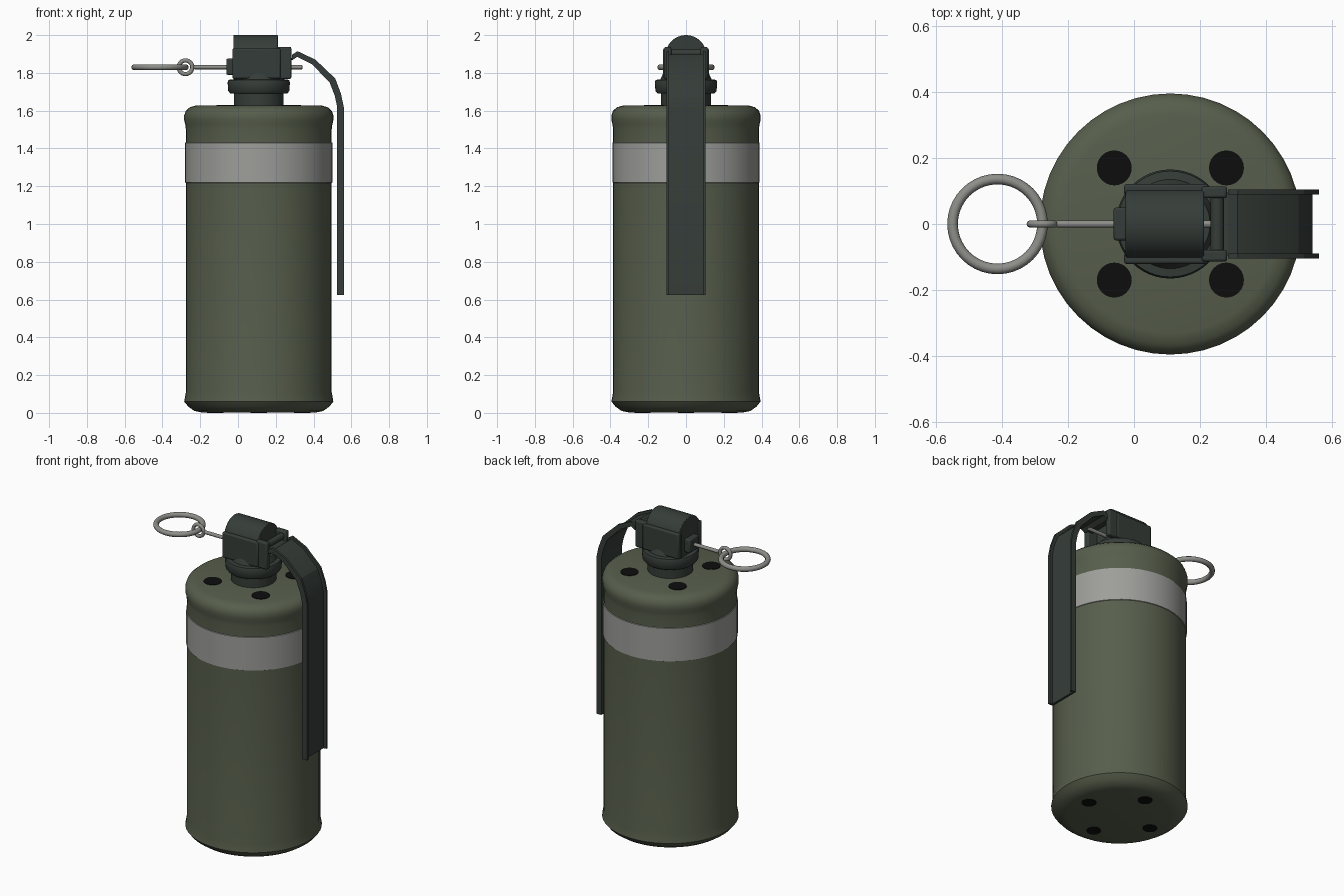
import bpy, bmesh, math
from mathutils import Vector

if "Cube" in bpy.data.objects:
    bpy.data.objects.remove(bpy.data.objects["Cube"])

CX = 0.11  # axis of the canister


def material(name, rgb):
    m = bpy.data.materials.new(name)
    m.diffuse_color = (*rgb, 1)
    m.use_nodes = True
    m.node_tree.nodes["Principled BSDF"].inputs["Base Color"].default_value = m.diffuse_color
    return m


OLIVE = material("olive body", (0.095, 0.112, 0.072))
GREY = material("grey band", (0.34, 0.34, 0.325))
DARK = material("dark green metal", (0.036, 0.046, 0.040))
STEEL = material("steel", (0.27, 0.27, 0.255))
BLACK = material("black hole", (0.004, 0.004, 0.004))


def finish(ob, name, mats, bevel=0, angle=35):
    ob.name = ob.data.name = name
    for m in mats:
        ob.data.materials.append(m)
    if bevel:
        b = ob.modifiers.new("bevel", "BEVEL")
        b.width, b.segments, b.limit_method = bevel, 2, "ANGLE"
    bpy.ops.object.select_all(action="DESELECT")
    ob.select_set(True)
    bpy.context.view_layer.objects.active = ob
    bpy.ops.object.shade_smooth_by_angle(angle=math.radians(angle))
    return ob


def mesh(name, verts, faces, mats, **kw):
    me = bpy.data.meshes.new(name)
    me.from_pydata(verts, [], faces)
    bm = bmesh.new()
    bm.from_mesh(me)
    bmesh.ops.recalc_face_normals(bm, faces=bm.faces)
    bm.to_mesh(me)
    bm.free()
    ob = bpy.data.objects.new(name, me)
    bpy.context.collection.objects.link(ob)
    return finish(ob, name, mats, **kw)


def lathe(name, profile, mats, n=48, x=CX, y=0, **kw):
    """Spin (radius, z) points around a vertical axis, closed at both ends."""
    verts = [(x + r * math.cos(2 * math.pi * j / n), y + r * math.sin(2 * math.pi * j / n), z)
             for r, z in profile for j in range(n)]
    faces = [(i * n + j, i * n + (j + 1) % n, (i + 1) * n + (j + 1) % n, (i + 1) * n + j)
             for i in range(len(profile) - 1) for j in range(n)]
    last = (len(profile) - 1) * n
    faces += [tuple(range(n))[::-1], tuple(range(last, last + n))]
    return mesh(name, verts, faces, mats, **kw)


def prism(name, outline, a, b, axis, mats, **kw):
    """Extrude a 2D outline (second value is z) along x or y from a to b."""
    n = len(outline)
    put = (lambda p, t: (t, p[0], p[1])) if axis == "x" else (lambda p, t: (p[0], t, p[1]))
    verts = [put(p, t) for t in (a, b) for p in outline]
    faces = [(i, (i + 1) % n, n + (i + 1) % n, n + i) for i in range(n)]
    faces += [tuple(range(n))[::-1], tuple(range(n, 2 * n))]
    return mesh(name, verts, faces, mats, **kw)


def box(name, x, y, z, mats, bevel=0.008):
    outline = [(x[0], z[0]), (x[1], z[0]), (x[1], z[1]), (x[0], z[1])]
    return prism(name, outline, y[0], y[1], "y", mats, bevel=bevel)


def rod(name, p, q, r, mats):
    p, q = Vector(p), Vector(q)
    bpy.ops.mesh.primitive_cylinder_add(
        vertices=16, radius=r, depth=(q - p).length, location=(p + q) / 2,
        rotation=(q - p).to_track_quat("Z", "Y").to_euler())
    return finish(bpy.context.object, name, mats, bevel=r * 0.4)


def ring(name, loc, R, r, mats, rot=(0, 0, 0)):
    bpy.ops.mesh.primitive_torus_add(location=loc, rotation=rot, major_radius=R, minor_radius=r,
                                     major_segments=40, minor_segments=10)
    return finish(bpy.context.object, name, mats, angle=60)


# canister with rolled rims; the painted band is picked by height
body = lathe("canister", [(0.30, 0.002), (0.34, 0.01), (0.372, 0.032), (0.395, 0.06), (0.386, 0.11),
                          (0.386, 1.218), (0.390, 1.22), (0.390, 1.43), (0.386, 1.432),
                          (0.386, 1.50), (0.389, 1.525), (0.395, 1.55), (0.395, 1.575),
                          (0.386, 1.60), (0.365, 1.618), (0.33, 1.628)], [OLIVE, GREY])
for f in body.data.polygons:
    if 1.21 < f.center.z < 1.44 and abs(f.normal.z) < 0.95:
        f.material_index = 1

# vent holes: four on the diagonals on top, four on the axes below
for i in range(4):
    a = math.pi / 2 * i
    d = a + math.pi / 4
    lathe(f"top_vent_{i}", [(0.053, 1.624), (0.053, 1.631)], [BLACK], n=24,
          x=CX + 0.24 * math.cos(d), y=0.24 * math.sin(d))
    lathe(f"bottom_vent_{i}", [(0.043, 0.0), (0.043, 0.005)], [BLACK], n=24,
          x=CX + 0.23 * math.cos(a), y=0.23 * math.sin(a))

# fuze neck and collar
lathe("fuze_neck", [(0.132, 1.62), (0.132, 1.69), (0.152, 1.692), (0.162, 1.705), (0.165, 1.75),
                    (0.16, 1.763), (0.135, 1.766), (0.12, 1.80)], [DARK])

# domed fuze housing with side cheeks and hinge ears
arc = [(0.108 * math.cos(math.pi * k / 20), 1.892 + 0.108 * math.sin(math.pi * k / 20))
       for k in range(21)]
prism("fuze_housing", [(-0.108, 1.765), (0.108, 1.765)] + arc, -0.025, 0.212, "x", [DARK], bevel=0.004)
for side, s in (("front", -1), ("back", 1)):
    box(f"{side}_cheek", (-0.03, 0.225), sorted((s * 0.085, s * 0.121)), (1.77, 1.93), [DARK])
    box(f"{side}_hinge_ear", (0.205, 0.282), sorted((s * 0.078, s * 0.114)), (1.768, 1.938), [DARK])
rod("hinge_pin", (0.252, -0.1, 1.905), (0.252, 0.1, 1.905), 0.02, [DARK])
box("pin_boss", (-0.062, -0.02), (-0.05, 0.05), (1.79, 1.875), [DARK])

# safety lever: channel made of a web and two flanges
outer = [(0.25, 1.895), (0.285, 1.895), (0.315, 1.915), (0.41, 1.87), (0.515, 1.77), (0.545, 1.69),
         (0.56, 1.62), (0.56, 0.625)]
inner = [(0.25, 1.865), (0.288, 1.868), (0.313, 1.885), (0.392, 1.845), (0.485, 1.75), (0.512, 1.68),
         (0.525, 1.62), (0.525, 0.625)]
middle = [(i[0] + 0.45 * (o[0] - i[0]), i[1] + 0.45 * (o[1] - i[1])) for i, o in zip(inner, outer)]
prism("lever_web", middle + inner[::-1], -0.095, 0.095, "y", [DARK], angle=20)
for side, s in (("front", -1), ("back", 1)):
    prism(f"{side}_lever_flange", outer[1:] + inner[:0:-1], s * 0.09, s * 0.104, "y", [DARK], angle=20)

# safety pin with its eye and pull ring
rod("safety_pin", (-0.235, 0, 1.83), (0.342, 0, 1.83), 0.011, [STEEL])
ring("pin_eye", (-0.278, 0, 1.83), 0.036, 0.011, [STEEL], (math.pi / 2, 0, 0))
ring("pull_ring", (-0.413, 0, 1.83), 0.136, 0.016, [STEEL])
